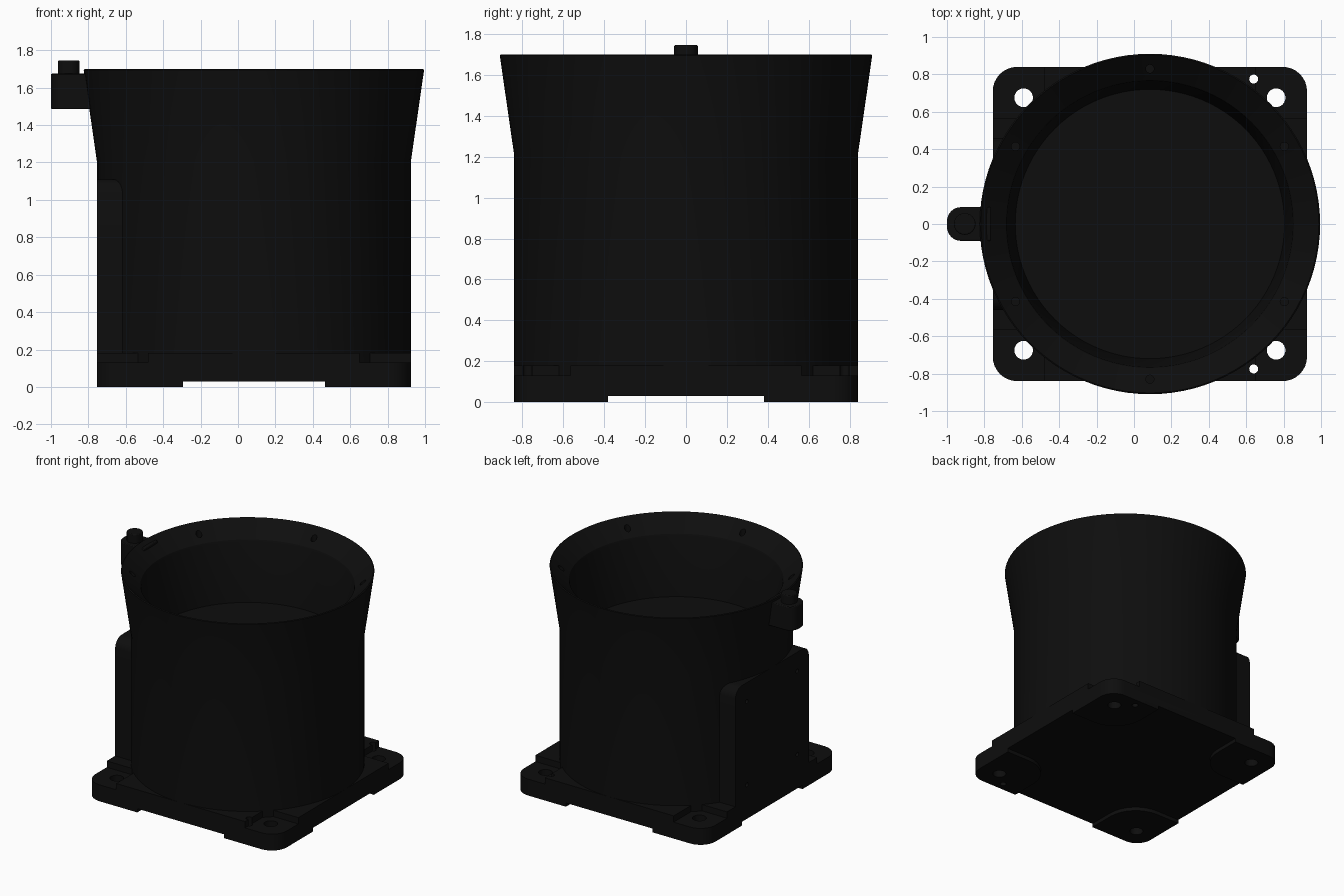
import bpy, bmesh
from math import sin, cos, pi, radians
from mathutils import Vector, Matrix

if "Cube" in bpy.data.objects:
    bpy.data.objects.remove(bpy.data.objects["Cube"], do_unlink=True)

CX = 0.085      # axis of the housing
HALF = 0.84     # half width of the base
RGB = (0.0042, 0.0042, 0.0042, 1)

black = bpy.data.materials.new("matte_black")
black.use_nodes = True
black.diffuse_color = RGB
bsdf = black.node_tree.nodes["Principled BSDF"]
bsdf.inputs["Base Color"].default_value = RGB
bsdf.inputs["Roughness"].default_value = 0.8


def make(name, bm):
    bmesh.ops.recalc_face_normals(bm, faces=bm.faces)
    mesh = bpy.data.meshes.new(name)
    bm.to_mesh(mesh)
    bm.free()
    mesh.materials.append(black)
    ob = bpy.data.objects.new(name, mesh)
    bpy.context.collection.objects.link(ob)
    return ob


def rounded(u0, u1, v0, v1, radii):
    """Outline of a rectangle; radii run anticlockwise from (u1, v1)."""
    pts = []
    corners = ((u1, v1, -1, -1), (u0, v1, 1, -1), (u0, v0, 1, 1), (u1, v0, -1, 1))
    for k, (u, v, su, sv) in enumerate(corners):
        r = radii[k]
        steps = 8 if r else 0
        for i in range(steps + 1):
            a = pi / 2 * (k + i / max(steps, 1))
            pts.append((u + su * r + r * cos(a), v + sv * r + r * sin(a)))
    return pts


def prism(name, outline, lo, hi, axis="z"):
    bm = bmesh.new()
    place = (lambda p: (p[0], p[1], lo)) if axis == "z" else (lambda p: (lo, p[0], p[1]))
    face = bm.faces.new([bm.verts.new(place(p)) for p in outline])
    new = bmesh.ops.extrude_face_region(bm, geom=[face])["geom"]
    shift = Vector((0, 0, hi - lo)) if axis == "z" else Vector((hi - lo, 0, 0))
    bmesh.ops.translate(bm, verts=[g for g in new if isinstance(g, bmesh.types.BMVert)], vec=shift)
    return make(name, bm)


def cylinder(name, r, centre, depth, axis="z"):
    bm = bmesh.new()
    m = Matrix.Translation(centre)
    if axis == "x":
        m = m @ Matrix.Rotation(pi / 2, 4, "Y")
    bmesh.ops.create_cone(bm, cap_ends=True, segments=24, radius1=r, radius2=r, depth=depth, matrix=m)
    return make(name, bm)


def lathe(name, profile, steps=96):
    bm = bmesh.new()
    vs = [bm.verts.new((CX + r, 0, z)) for r, z in profile]
    es = [bm.edges.new(pair) for pair in zip(vs, vs[1:])]
    bmesh.ops.spin(bm, geom=vs + es, cent=(CX, 0, 0), axis=(0, 0, 1), angle=2 * pi, steps=steps)
    bmesh.ops.remove_doubles(bm, verts=bm.verts, dist=0.0001)
    return make(name, bm)


def cut(ob, cutters):
    for c in cutters:
        c.hide_render = True
        mod = ob.modifiers.new("cut", "BOOLEAN")
        mod.operation = "DIFFERENCE"
        mod.solver = "EXACT"
        mod.object = c
        bpy.context.view_layer.objects.active = ob
        bpy.ops.object.modifier_apply(modifier=mod.name)
        bpy.data.objects.remove(c, do_unlink=True)


def corner_outline(sx, sy, inner, outer, r_out, r_in):
    """Rounded patch in the base corner given by the two signs."""
    u = sorted((CX + sx * inner, CX + sx * outer))
    v = sorted((sy * inner, sy * outer))
    order = ((1, 1), (-1, 1), (-1, -1), (1, -1))
    radii = [r_out if s == (sx, sy) else r_in if s == (-sx, -sy) else 0 for s in order]
    return rounded(*u, *v, radii)


CORNERS = [(sx, sy) for sx in (-1, 1) for sy in (-1, 1)]


def mount_holes(sx, sy):
    holes = [cylinder("hole_cutter", 0.05, (CX + sx * 0.675, sy * 0.675, 0.1), 0.4)]
    if sx > 0:
        holes.append(cylinder("pin_hole_cutter", 0.024, (CX + 0.555, sy * 0.775, 0.1), 0.4))
    return holes


# Square base with lowered corners and through holes
base = prism("base_plate", rounded(CX - HALF, CX + HALF, -HALF, HALF, [0.13] * 4), 0.03, 0.18)
for sx, sy in CORNERS:
    pocket = prism("pocket_cutter", corner_outline(sx, sy, 0.565, 1, 0, 0.06), 0.13, 0.3)
    cut(base, [pocket] + mount_holes(sx, sy))

# Corner feet
feet = []
for sx, sy in CORNERS:
    foot = prism("foot", corner_outline(sx, sy, 0.38, HALF, 0.13, 0.25), 0, 0.03)
    cut(foot, mount_holes(sx, sy))
    feet.append(foot)

# Round housing with flared rim, sloped lip and deep bowl
housing = lathe("housing", [
    (0, 0.1), (0.84, 0.1), (0.84, 1.21), (0.91, 1.695), (0.903, 1.7),
    (0.77, 1.585), (0.765, 1.57), (0.72, 1.11), (0, 1.11)])
rim_holes = []
for k in range(6):
    a = radians(30 + 60 * k)
    rim_holes.append(cylinder("rim_hole_cutter", 0.022, (CX + 0.83 * cos(a), 0.83 * sin(a), 1.65), 0.14))
cut(housing, rim_holes)

# Flat connection box on the side, with four screw holes
box = prism("side_box", rounded(-0.46, 0.46, 0.15, 1.11, [0.08, 0.08, 0, 0]), CX - HALF, -0.45, "x")
cut(box, [cylinder("screw_cutter", 0.016, (CX - HALF, y, z), 0.06, "x")
          for y in (-0.315, 0.315) for z in (0.3, 0.96)])

# Lug and button beside the rim
lug = prism("lug", rounded(-1, -0.765, -0.09, 0.09, [0, 0.075, 0.075, 0]), 1.485, 1.675)
button = cylinder("button", 0.058, (-0.905, 0, 1.7), 0.09)
for ob, w in ((lug, 0.006), (button, 0.006)):
    mod = ob.modifiers.new("soft_edges", "BEVEL")
    mod.width = w
    mod.segments = 2

# Smooth curves, sharp edges
for ob in [base, housing, box, lug, button] + feet:
    bpy.ops.object.select_all(action="DESELECT")
    ob.select_set(True)
    bpy.context.view_layer.objects.active = ob
    bpy.ops.object.shade_smooth_by_angle(angle=radians(30))
